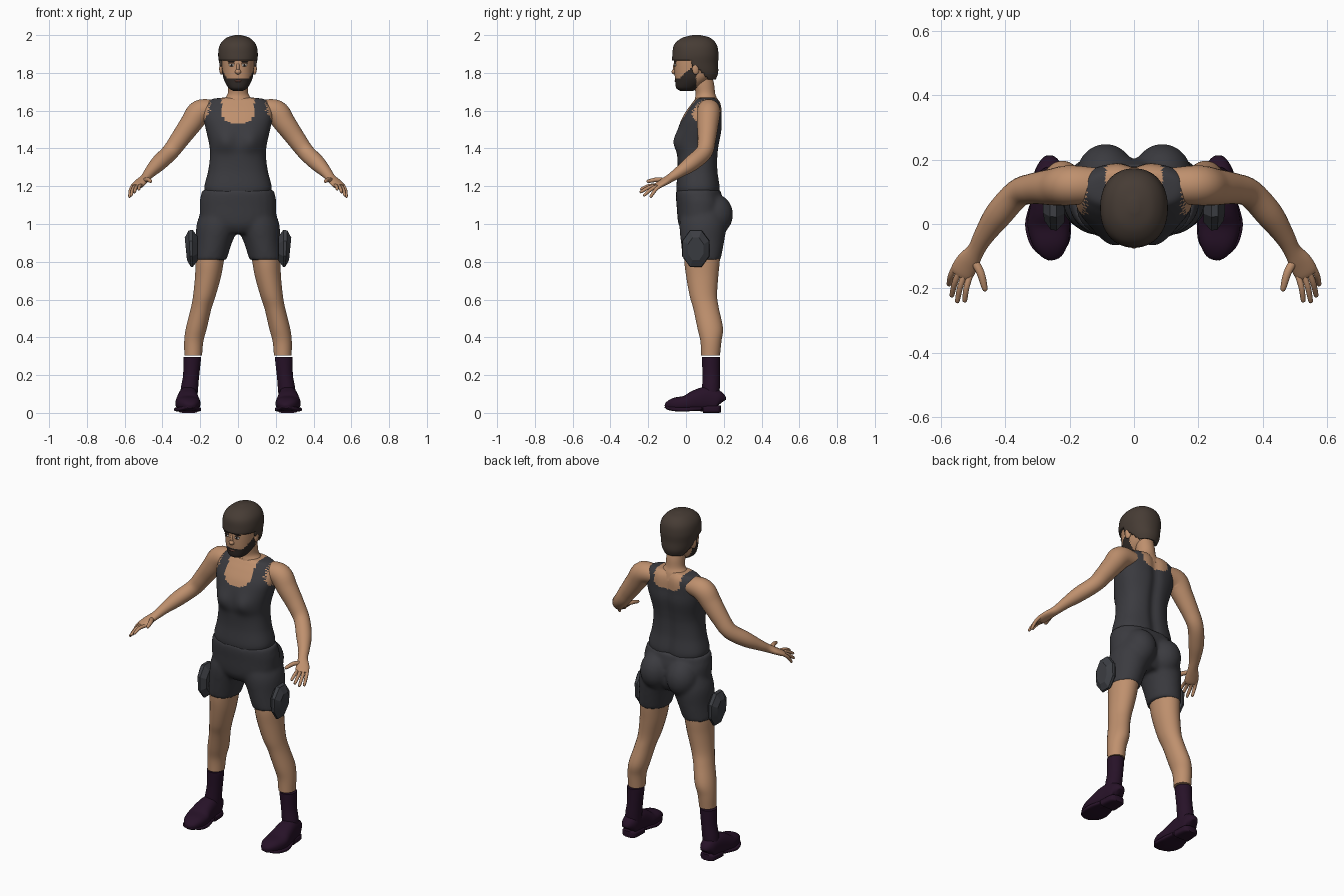
import bpy, bmesh, math
from mathutils import Vector, Matrix

cube = bpy.data.objects.get("Cube")
if cube:
    bpy.data.objects.remove(cube, do_unlink=True)


def material(name, r, g, b):
    m = bpy.data.materials.new(name)
    m.use_nodes = True
    m.diffuse_color = (r, g, b, 1)
    bsdf = next(n for n in m.node_tree.nodes if n.type == 'BSDF_PRINCIPLED')
    bsdf.inputs["Base Color"].default_value = (r, g, b, 1)
    bsdf.inputs["Roughness"].default_value = 0.8
    return m


skin = material("skin", .52, .28, .155)
cloth = material("charcoal cloth", .043, .043, .05)
pad = material("slate pad", .045, .048, .056)
leather = material("dark plum leather", .02, .006, .021)
hair = material("brown hair", .062, .045, .035)
beard = material("dark beard", .03, .023, .02)
white = material("eye white", .6, .56, .5)
dark = material("eye dark", .012, .01, .01)
lip = material("lip", .25, .1, .07)


def spline(pts, steps):
    """Smooth list of section rows passing through the given ones."""
    rows = [Vector(p) for p in pts]
    ext = [rows[0]] + rows + [rows[-1]]
    out = []
    for a, b, c, d in zip(ext, ext[1:], ext[2:], ext[3:]):
        for i in range(steps):
            t = i / steps
            out.append(b + (c - a) * t / 2 + (a * 2 - b * 5 + c * 4 - d) * t * t / 2
                       + (b * 3 - a - c * 3 + d) * t ** 3 / 2)
    return out + [rows[-1]]


def loft(bm, pts, n=28, steps=5, power=2.0, upright=True):
    """Skin oval sections (x, y, z, half width, half depth) along a path."""
    rows = spline(pts, steps) if steps > 1 else [Vector(p) for p in pts]
    rings = []
    for i, r in enumerate(rows):
        u, v = Vector((1, 0, 0)), Vector((0, 1, 0))
        if not upright:
            d = (rows[min(i + 1, len(rows) - 1)] - rows[max(i - 1, 0)])[:3]
            d = Vector(d).normalized()
            u = d.cross(Vector((0, 0, 1))).normalized()
            v = u.cross(d)
        ring = []
        for k in range(n):
            a = math.tau * (k + .5) / n
            ca, sa = math.cos(a), math.sin(a)
            f = (abs(ca) ** power + abs(sa) ** power) ** (-1 / power)
            ring.append(bm.verts.new(Vector(r[:3]) + u * (r[3] * ca * f) + v * (r[4] * sa * f)))
        rings.append(ring)
    for p, q in zip(rings, rings[1:]):
        for k in range(n):
            bm.faces.new((p[k], p[k - 1], q[k - 1], q[k]))
    bm.faces.new(rings[0])
    bm.faces.new(rings[-1])
    return bm


def ball(bm, loc, size, turn=0):
    m = (Matrix.Translation(loc) @ Matrix.Rotation(turn, 4, 'Z')
         @ Matrix.Diagonal((*size, 1)))
    bmesh.ops.create_uvsphere(bm, u_segments=20, v_segments=12, radius=1, matrix=m)
    return bm


def finish(name, bm, mats, mirror=False, rule=None, angle=50):
    bmesh.ops.recalc_face_normals(bm, faces=bm.faces)
    if rule:
        for f in bm.faces:
            f.material_index = rule(f.calc_center_median())
    me = bpy.data.meshes.new(name)
    bm.to_mesh(me)
    bm.free()
    for m in mats:
        me.materials.append(m)
    me.shade_smooth()
    me.set_sharp_from_angle(angle=math.radians(angle))
    ob = bpy.data.objects.new(name, me)
    bpy.context.collection.objects.link(ob)
    if mirror:
        ob.modifiers.new("Mirror", 'MIRROR').use_mirror_merge = False
    return ob


def column(rows):
    """Rows of (z, y, half width, half depth) centred on x = 0."""
    return [(0, y, z, w, d) for z, y, w, d in rows]


# Torso with a sleeveless top
def top_rule(c):
    x = abs(c.x)
    t = (1.64 - c.z) / (.11 if c.y < .1 else .07)
    neck = t < 1 and x < .088 * math.sqrt(1 - max(t, 0) ** 4)
    jag = .009 * math.sin(c.z * 330 + c.y * 300)
    armhole = c.z > 1.54 and x > .152 + jag + max(0, 1.6 - c.z) * .5
    return 1 if neck or armhole else 0


bm = loft(bmesh.new(), column([
    (1.15, .065, .165, .11), (1.195, .065, .178, .116), (1.28, .063, .158, .107),
    (1.36, .062, .148, .108), (1.42, .063, .152, .114), (1.5, .075, .17, .116),
    (1.56, .085, .182, .106), (1.61, .1, .18, .09), (1.64, .108, .165, .076),
    (1.66, .11, .14, .062), (1.668, .112, .09, .05), (1.67, .112, .03, .02)]),
    n=72, steps=8, power=2.4)
for v in bm.verts:
    if v.co.y < .06:
        r = ((abs(v.co.x) - .07) / .05) ** 2 + ((v.co.z - 1.44) / .055) ** 2
        v.co.y -= .022 * math.exp(-r)
    else:
        v.co.y -= .015 * math.exp(-(v.co.x / .03) ** 2)
finish("torso", bm, [cloth, skin], rule=top_rule)

# Shorts fused from hips, seat and two legs
bm = loft(bmesh.new(), column([
    (.95, .08, .1, .09), (1.0, .078, .19, .118), (1.1, .075, .203, .125),
    (1.15, .068, .197, .122), (1.18, .066, .19, .118)]), power=2.3)
for s in (1, -1):
    loft(bm, [(.146 * s, .084, .81, .086, .1), (.128 * s, .087, .9, .096, .114),
              (.105 * s, .09, 1, .114, .125), (.085 * s, .09, 1.09, .1, .11)])
    ball(bm, (.088 * s, .15, 1.05), (.092, .1, .11))
shorts = finish("shorts", bm, [cloth])
remesh = shorts.modifiers.new("Fuse", 'REMESH')
remesh.mode, remesh.voxel_size, remesh.use_smooth_shade = 'VOXEL', .01, True
soften = shorts.modifiers.new("Soften", 'SMOOTH')
soften.factor, soften.iterations = .5, 8

# Legs, socks, shoes
finish("leg", loft(bmesh.new(), [
    (.237, .13, .305, .047, .05), (.234, .132, .38, .051, .056), (.22, .128, .45, .056, .068),
    (.196, .107, .55, .055, .068), (.178, .092, .62, .06, .073), (.159, .086, .72, .069, .085),
    (.15, .085, .8, .075, .094), (.14, .088, .88, .08, .095)]), [skin], mirror=True)
finish("sock", loft(bmesh.new(), [
    (.262, .13, .05, .045, .045), (.257, .132, .13, .046, .047), (.248, .133, .2, .043, .046),
    (.243, .132, .28, .047, .048), (.243, .132, .297, .047, .049)]), [leather], mirror=True)
finish("shoe", loft(bmesh.new(), [
    (.262, .183, .05, .018, .03), (.262, .17, .06, .042, .055), (.264, .11, .072, .05, .066),
    (.266, .05, .064, .058, .056), (.265, 0, .05, .066, .042), (.258, -.06, .044, .056, .036),
    (.252, -.098, .036, .032, .022), (.25, -.11, .033, .01, .008)],
    power=2.6, upright=False), [leather], mirror=True)
bm = loft(bmesh.new(), [
    (.263, .08, .024, .052, .01), (.266, .03, .021, .066, .011), (.266, -.01, .018, .071, .011),
    (.258, -.065, .022, .058, .011), (.25, -.108, .034, .018, .008)], power=5, upright=False)
loft(bm, [(.262, .184, .02, .026, .018), (.262, .165, .02, .046, .02),
          (.263, .09, .02, .052, .02)], power=5, upright=False)
finish("shoe_sole", bm, [leather], mirror=True)

# Faceted hip pads
finish("hip_pad", loft(bmesh.new(), [
    (.215, .052, .87, .05, .07), (.24, .052, .87, .078, .107), (.256, .052, .87, .076, .104),
    (.276, .052, .868, .045, .065)], n=8, steps=1, upright=False), [pad], mirror=True, angle=20)

# Arms, hands, fingers
bm = loft(bmesh.new(), [
    (.12, .12, 1.605, .055, .05), (.2, .12, 1.594, .062, .064), (.25, .115, 1.53, .057, .058),
    (.31, .11, 1.447, .048, .05), (.36, .095, 1.38, .044, .045), (.42, .03, 1.322, .043, .042),
    (.465, -.035, 1.275, .032, .03), (.49, -.08, 1.245, .027, .023),
    (.515, -.117, 1.222, .036, .019), (.533, -.148, 1.204, .037, .016),
    (.54, -.16, 1.198, .03, .012)], upright=False)
finish("arm", bm, [skin], mirror=True)
bm = bmesh.new()
tips = [(.525, -.236, 1.185), (.548, -.238, 1.17), (.565, -.22, 1.153), (.574, -.186, 1.146)]
for i, tip in enumerate(tips):
    s = .027 - .018 * i
    base = Vector((.533 - .87 * s, -.148 - .5 * s, 1.204))
    mid = (base + Vector(tip)) / 2 + Vector((.003, 0, .007))
    end = Vector(tip) + (Vector(tip) - mid).normalized() * .007
    loft(bm, [(*base, .01, .01), (*mid, .0095, .0095), (*tip, .0075, .0075),
              (*end, .002, .002)], n=10, steps=4, upright=False)
loft(bm, [(.505, -.1, 1.228, .013, .012), (.477, -.15, 1.235, .013, .012),
          (.463, -.2, 1.226, .009, .009), (.461, -.208, 1.224, .002, .002)],
     n=10, steps=4, upright=False)
finish("fingers", bm, [skin], mirror=True)

# Neck
finish("neck", loft(bmesh.new(), column([
    (1.62, .108, .1, .068), (1.66, .106, .075, .06), (1.69, .103, .055, .052),
    (1.74, .095, .052, .054), (1.8, .085, .05, .05)])), [skin])


# Head with a full beard
def beard_rule(c):
    edge = 1.772 + .07 * min(1, max(0, (c.y + .035) / .075))
    return 1 if c.z < edge and c.y < .055 else 0


finish("head", loft(bmesh.new(), column([
    (1.705, .005, .025, .035), (1.72, .005, .05, .057), (1.76, .03, .073, .087),
    (1.8, .045, .082, .106), (1.86, .05, .086, .113), (1.91, .052, .085, .11),
    (1.96, .055, .065, .085), (1.98, .055, .025, .03)]),
    n=64, steps=7, power=2.3), [skin, beard], rule=beard_rule)

# Hair cap, cut away over the face and around the ears
bm = loft(bmesh.new(), column([
    (1.762, .09, .062, .066), (1.8, .064, .086, .106), (1.85, .05, .099, .12),
    (1.9, .05, .105, .122), (1.95, .05, .095, .112), (1.985, .054, .062, .075),
    (2.0, .055, .015, .02)]), n=56, steps=6, power=2.2)


def hairline(y):
    if y < .03:
        return 1.864
    return 1.83 if y < .06 else max(1.765, 1.83 - (y - .06) * 1.1)


gone = [f for f in bm.faces
        if f.calc_center_median().z < hairline(f.calc_center_median().y)]
bmesh.ops.delete(bm, geom=gone, context='FACES')
cap = finish("hair", bm, [hair])
cap.modifiers.new("Thickness", 'SOLIDIFY').thickness = .018

# Nose, ears and mouth
bm = ball(bmesh.new(), (0, -.06, 1.806), (.016, .016, .014))
ball(bm, (0, -.056, 1.828), (.01, .013, .03))
finish("nose", bm, [skin])
finish("ear", ball(bmesh.new(), (.087, .052, 1.822), (.012, .02, .032), .25), [skin], mirror=True)
finish("mouth", ball(bmesh.new(), (0, -.056, 1.757), (.02, .005, .005)), [lip])

# Eyes and brows
for name, loc, size, mat in (
        ("eye", (.034, -.0575, 1.841), (.015, .0045, .007), white),
        ("iris", (.034, -.0605, 1.841), (.006, .0035, .0065), dark),
        ("eyelid_line", (.034, -.0585, 1.848), (.017, .0048, .0025), dark),
        ("brow", (.036, -.0575, 1.859), (.021, .0048, .004), beard)):
    finish(name, ball(bmesh.new(), loc, size, .18), [mat], mirror=True)
